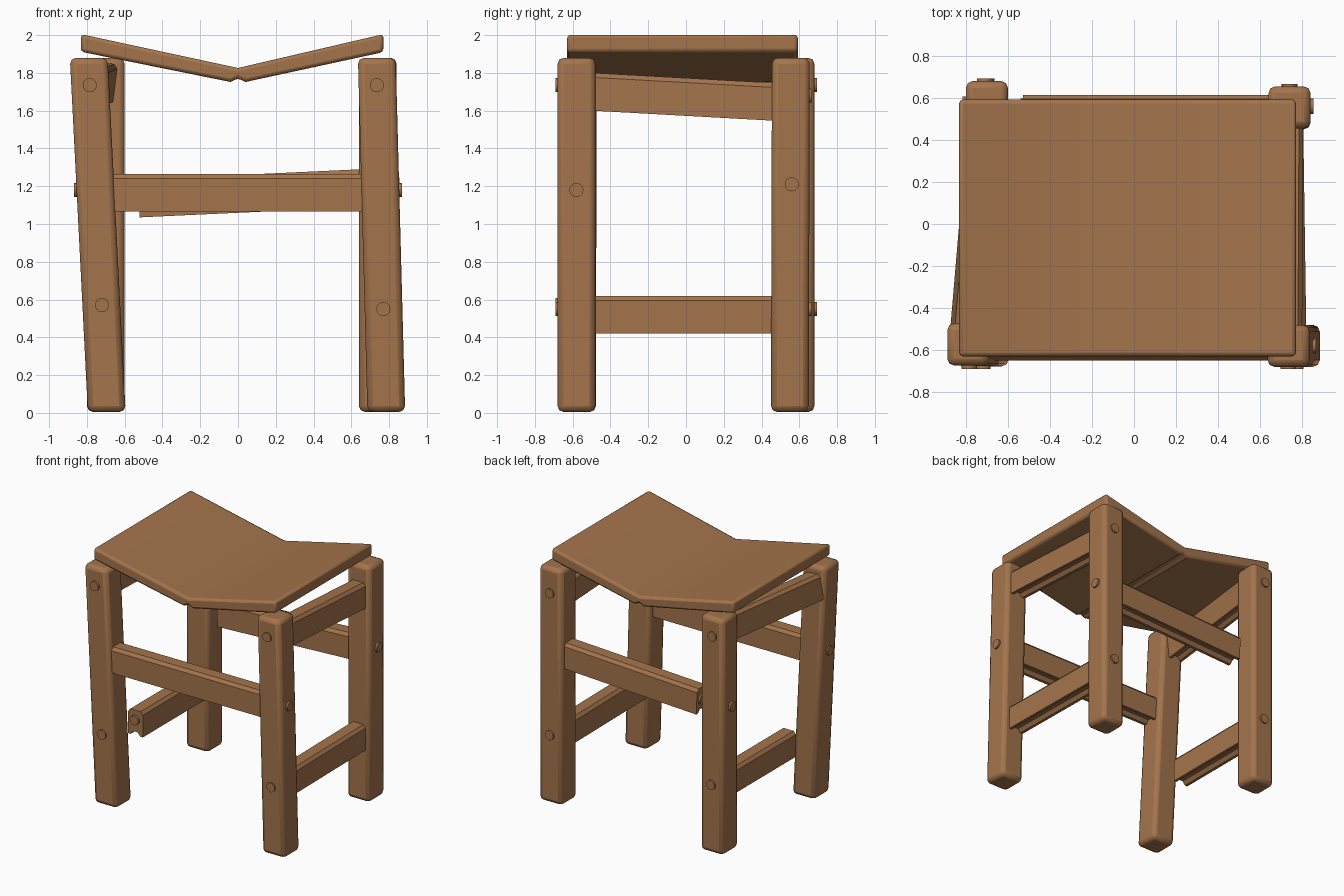
import bpy, bmesh, math
from mathutils import Vector, Matrix

if "Cube" in bpy.data.objects:
    bpy.data.objects.remove(bpy.data.objects["Cube"])

wood = bpy.data.materials.new("warm brown wood")
wood.diffuse_color = (0.37, 0.175, 0.072, 1)
wood.use_nodes = True
wood.node_tree.nodes["Principled BSDF"].inputs["Base Color"].default_value = wood.diffuse_color


def finish(name, bm, bevel=0, segments=2, limit=50):
    bmesh.ops.recalc_face_normals(bm, faces=bm.faces)
    mesh = bpy.data.meshes.new(name)
    bm.to_mesh(mesh)
    bm.free()
    mesh.materials.append(wood)
    ob = bpy.data.objects.new(name, mesh)
    bpy.context.collection.objects.link(ob)
    if bevel:
        m = ob.modifiers.new("rounded edges", 'BEVEL')
        m.width, m.segments = bevel, segments
        m.limit_method, m.angle_limit = 'ANGLE', math.radians(limit)
    bpy.ops.object.select_all(action='DESELECT')
    bpy.context.view_layer.objects.active = ob
    ob.select_set(True)
    bpy.ops.object.shade_smooth_by_angle(angle=math.radians(30))
    return ob


def sweep(bm, profile, p, q, roll=0):
    """Straight bar from p to q with a (side, up) cross-section."""
    p, q = Vector(p), Vector(q)
    d = (q - p).normalized()
    side = d.cross(Vector((0, 0, 1))).normalized()
    up = side.cross(d)
    rot = Matrix.Rotation(math.radians(roll), 3, d)
    side, up = rot @ side, rot @ up
    rings = [[bm.verts.new(c + side * u + up * v) for u, v in profile] for c in (p, q)]
    n = len(profile)
    bm.faces.new(rings[0])
    bm.faces.new(rings[1])
    for i in range(n):
        j = (i + 1) % n
        bm.faces.new((rings[0][i], rings[0][j], rings[1][j], rings[1][i]))


# Legs: square posts, the front pair leaning sideways
def leg(name, bottom, top, height=1.88, w=0.1):
    bm = bmesh.new()
    bmesh.ops.create_cube(bm, size=1)
    for v in bm.verts:
        c = top if v.co.z > 0 else bottom
        v.co = (c[0] + 2 * w * v.co.x, c[1] + 2 * w * v.co.y, height if v.co.z > 0 else 0.005)
    finish(name, bm, 0.032)


leg("front_left_leg", (-0.695, -0.577), (-0.79, -0.573))
leg("front_right_leg", (0.785, -0.58), (0.735, -0.58))
leg("back_left_leg", (-0.70, 0.58), (-0.70, 0.58))
leg("back_right_leg", (0.74, 0.55), (0.74, 0.555))

# Rails: chamfered on top, shallow channel underneath
RAIL = [(-.065, -.1), (-.042, -.1), (-.02, -.072), (.02, -.072), (.042, -.1), (.065, -.1),
        (.065, .076), (.045, .1), (-.045, .1), (-.065, .076)]


def rail(name, p, q, roll=0):
    bm = bmesh.new()
    sweep(bm, RAIL, p, q, roll)
    finish(name, bm)


rail("front_rail", (-0.70, -0.585, 1.165), (0.70, -0.585, 1.165))
rail("back_rail", (-0.525, 0.55, 1.135), (0.70, 0.55, 1.192))
rail("right_upper_rail", (0.735, -0.53, 1.702), (0.74, 0.50, 1.645))
rail("right_lower_rail", (0.755, -0.53, 0.52), (0.74, 0.50, 0.52))
rail("left_upper_rail", (-0.80, -0.53, 1.715), (-0.71, 0.53, 1.755), 7)
rail("left_lower_rail", (-0.70, -0.29, 0.52), (-0.70, 0.53, 0.52))

# Pegs: short round ends showing on the legs and the two loose rail ends
ROUND = [(0.037 * math.cos(math.tau * i / 20), 0.037 * math.sin(math.tau * i / 20)) for i in range(20)]
bm = bmesh.new()
for x, z in ((-0.785, 1.735), (-0.72, 0.57), (0.735, 1.735), (0.77, 0.55)):
    sweep(bm, ROUND, (x, -0.60, z), (x, -0.69, z))
for x, y, z in ((-0.71, 0.693, 1.735), (-0.70, 0.693, 0.55), (0.74, 0.665, 1.68), (0.74, 0.665, 0.55)):
    sweep(bm, ROUND, (x, y - 0.1, z), (x, y, z))
for x, y, z in ((-0.867, -0.58, 1.18), (-0.815, 0.57, 1.16), (0.867, -0.58, 1.18), (0.855, 0.56, 1.21)):
    sweep(bm, ROUND, (x * 0.88, y, z), (x, y, z))
sweep(bm, ROUND, (-0.50, 0.56, 1.14), (-0.54, 0.56, 1.14))
sweep(bm, ROUND, (-0.70, -0.26, 0.545), (-0.70, -0.31, 0.545))
finish("pegs", bm)

# Seat: one bent board, folded down along the middle
SEAT = [(-0.832, 2.005), (0, 1.826), (0.77, 2.005), (0.77, 1.91), (0.04, 1.752),
        (0, 1.772), (-0.04, 1.752), (-0.832, 1.912)]
bm = bmesh.new()
sweep(bm, SEAT, (0, -0.63, 0), (0, 0.592, 0))
bm.normal_update()
seat = finish("seat", bm, 0.018)
